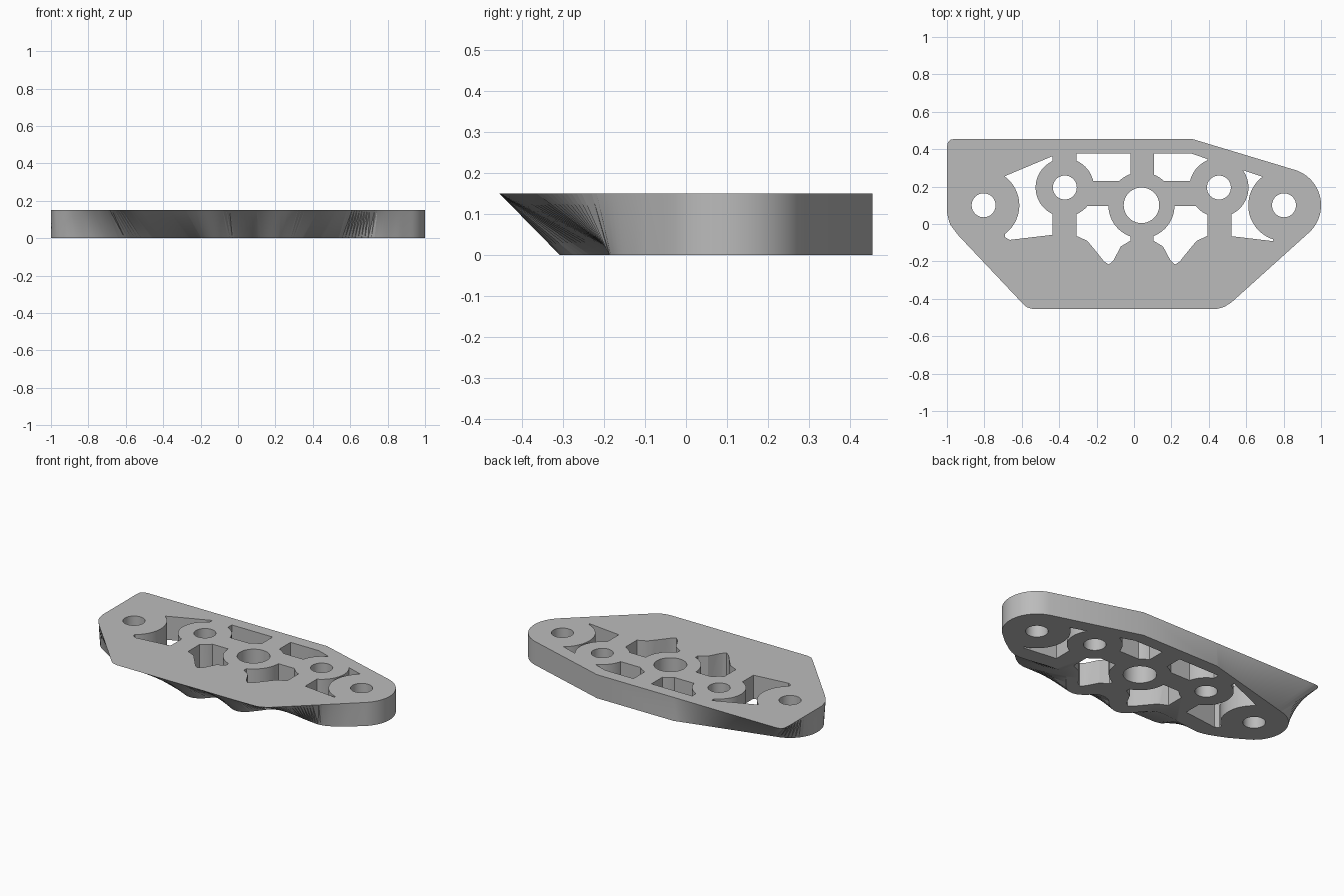
import bpy, bmesh
from math import sin, cos, radians

cube = bpy.data.objects.get("Cube")
if cube:
    bpy.data.objects.remove(cube)

HEIGHT = 0.15
MID = 0.04
LEFT_BOSS, RIGHT_BOSS = (-0.804, 0.1), (0.802, 0.1)
HUB, LEFT_RING, RIGHT_RING = (MID, 0.1), (-0.37, 0.195), (0.454, 0.195)

metal = bpy.data.materials.new("grey_metal")
metal.use_nodes = True
GREY = (0.5, 0.5, 0.5, 1)
metal.diffuse_color = GREY
metal.node_tree.nodes["Principled BSDF"].inputs["Base Color"].default_value = GREY


def arc(center, r, a0, a1, n=24):
    angles = [radians(a0 + (a1 - a0) * i / n) for i in range(n + 1)]
    return [(center[0] + r * cos(a), center[1] + r * sin(a)) for a in angles]


def resample(pts, n):
    """Space n points evenly along a polyline, leaving out its end."""
    lens = [((b[0] - a[0]) ** 2 + (b[1] - a[1]) ** 2) ** 0.5 for a, b in zip(pts, pts[1:])]
    out, seg, start = [], 0, 0.0
    for i in range(n):
        d = sum(lens) * i / n
        while d > start + lens[seg]:
            start += lens[seg]
            seg += 1
        t = (d - start) / lens[seg]
        a, b = pts[seg], pts[seg + 1]
        out.append((a[0] + (b[0] - a[0]) * t, a[1] + (b[1] - a[1]) * t))
    return out


def rounded(pts, passes=2):
    """Corner cutting that keeps both ends."""
    for _ in range(passes):
        new = [pts[0]]
        for a, b in zip(pts, pts[1:]):
            for t in (0.25, 0.75):
                new.append((a[0] + (b[0] - a[0]) * t, a[1] + (b[1] - a[1]) * t))
        pts = new + [pts[-1]]
    return pts


def loft(name, low, high, z0, z1):
    """Solid between two matching outlines."""
    bm = bmesh.new()
    a = [bm.verts.new((x, y, z0)) for x, y in low]
    b = [bm.verts.new((x, y, z1)) for x, y in high]
    bm.faces.new(a[::-1])
    bm.faces.new(b)
    n = len(a)
    for i in range(n):
        j = (i + 1) % n
        bm.faces.new((a[i], a[j], b[j], b[i]))
    bmesh.ops.triangulate(bm, faces=[f for f in bm.faces if len(f.verts) == 4])
    bmesh.ops.recalc_face_normals(bm, faces=bm.faces)
    mesh = bpy.data.meshes.new(name)
    bm.to_mesh(mesh)
    bm.free()
    mesh.materials.append(metal)
    obj = bpy.data.objects.new(name, mesh)
    bpy.context.collection.objects.link(obj)
    return obj


def cut(target, cutter):
    mod = target.modifiers.new("cut", 'BOOLEAN')
    mod.operation, mod.solver, mod.object = 'DIFFERENCE', 'EXACT', cutter
    bpy.context.view_layer.objects.active = target
    bpy.ops.object.modifier_apply(modifier=mod.name)
    bpy.data.objects.remove(cutter)


def disc(center, r):
    pts = arc(center, r, 0, 360, 64)[:-1]
    return loft("round_cutter", pts, pts, -0.2, 0.4)


# Shared upright wall: rounded right end and straight back
wall = arc(RIGHT_BOSS, 0.198, -48, 72)
back_end = (-0.23, 0.455)
wall += [(0.31, 0.455)]

# Back left: square top corner over a rounded lower end
left_tip = (-1, 0.1)
top_back = [back_end, (-0.97, 0.455), (-0.992, 0.447), (-1, 0.425), left_tip]
low_back = [back_end] + arc(LEFT_BOSS, 0.196, 108, 180)

# Front: straight top edge over a scalloped lower edge
top_front = [left_tip, (-1, 0.06), (-0.985, 0), (-0.94, -0.06), (-0.6, -0.42), (-0.575, -0.445),
             (-0.54, -0.455), (0.44, -0.455), (0.48, -0.445), (0.52, -0.42), wall[0]]
half = [(0.08, -0.22), (0.13, -0.28), (0.19, -0.312), (0.25, -0.3), (0.31, -0.23),
        (0.36, -0.165), (0.45, -0.15), (0.64, -0.185), (0.74, -0.19)]
scallops = [(MID - (x - MID), y) for x, y in half[::-1]] + half
low_front = arc(LEFT_BOSS, 0.196, 180, 235, 12) + rounded([(-0.8, -0.13)] + scallops + [(0.86, -0.11)]) + [wall[0]]

top = wall + resample(top_back, 40) + resample(top_front, 130)
low = wall + resample(low_back, 40) + resample(low_front, 130)
plate = loft("bracket_plate", low, top, 0, HEIGHT)

# Pockets, left and right
lower = [(-0.307, 0.097), (-0.307, -0.064), (-0.25, -0.09), (-0.2, -0.15), (-0.16, -0.2),
         (-0.135, -0.217), (-0.11, -0.195), (-0.07, -0.12), (-0.02, -0.09), (-0.02, 0.097)]
pockets = [
    [(-0.69, 0.256), (-0.69, -0.07), (-0.665, -0.085), (-0.435, -0.058), (-0.435, 0.363)],
    [(0.52, -0.065), (0.745, -0.092), (0.7, 0.248), (0.58, 0.288), (0.52, 0.288)],
    [(-0.307, 0.23), (-0.02, 0.23), (-0.02, 0.377), (-0.307, 0.377)],
    [(0.107, 0.23), (0.393, 0.23), (0.393, 0.347), (0.307, 0.377), (0.107, 0.377)],
    lower,
    [(2 * MID + 0.005 - x, y) for x, y in lower[::-1]],
]
rings = [(LEFT_BOSS, 0.191, 0.064), (RIGHT_BOSS, 0.191, 0.064), (HUB, 0.177, 0.095),
         (LEFT_RING, 0.156, 0.064), (RIGHT_RING, 0.158, 0.064)]
for pts in pockets:
    pocket = loft("pocket_cutter", pts, pts, -0.1, 0.3)
    for center, outer, _ in rings:
        cut(pocket, disc(center, outer))
    cut(plate, pocket)

# Bolt holes
for center, _, bore in rings:
    cut(plate, disc(center, bore))

bpy.ops.object.select_all(action='DESELECT')
plate.select_set(True)
bpy.context.view_layer.objects.active = plate
bpy.ops.object.shade_smooth_by_angle(angle=radians(30))
